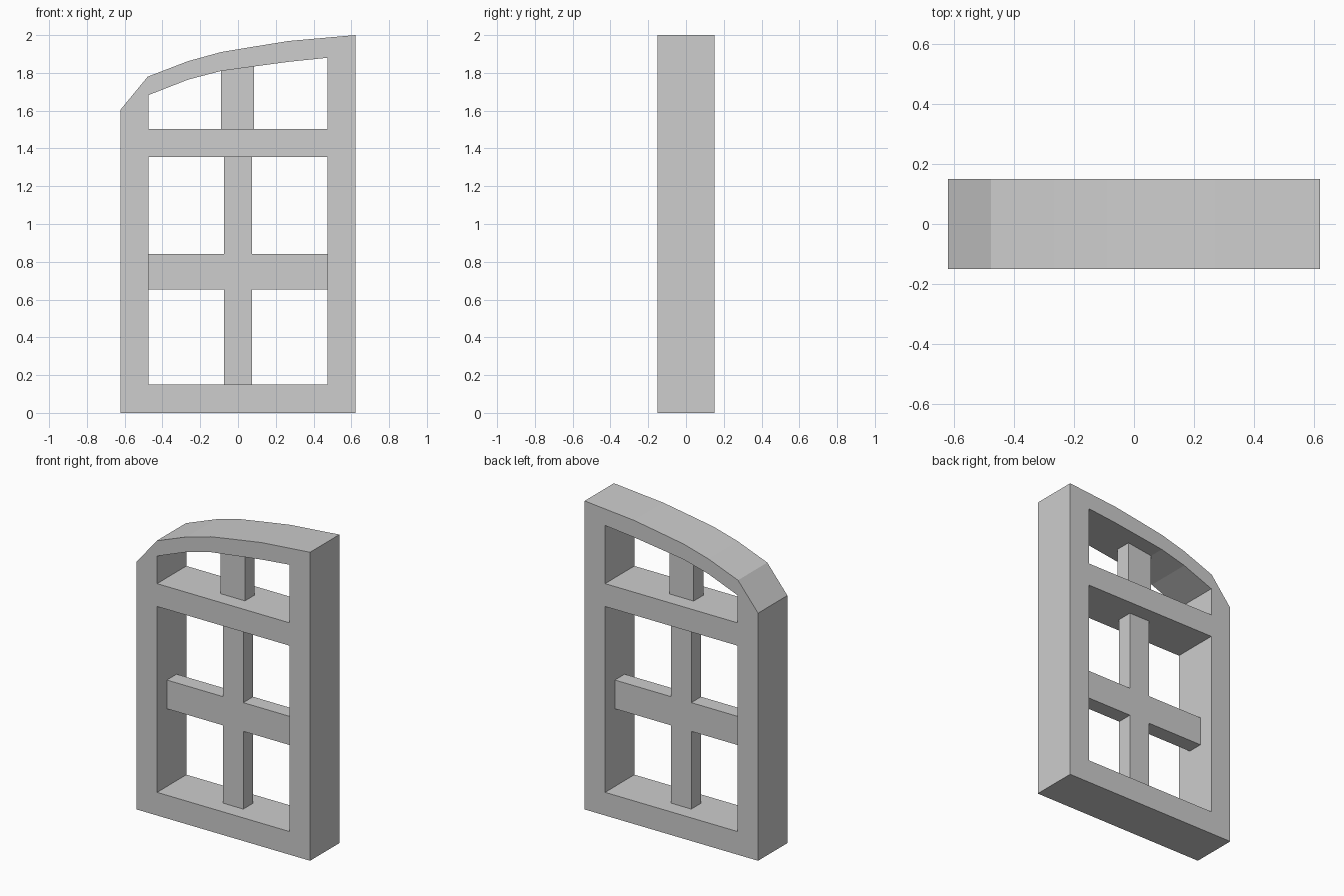
import bpy
import math

cube = bpy.data.objects.get("Cube")
if cube:
    bpy.data.objects.remove(cube, do_unlink=True)

stone = bpy.data.materials.new("light_grey")
stone.use_nodes = True
colour = (0.61, 0.61, 0.61, 1)
stone.diffuse_color = colour
stone.node_tree.nodes["Principled BSDF"].inputs["Base Color"].default_value = colour


def extruded_profile(name, loops, depth):
    """Fill closed x-z outlines (inner loops become holes), centred on y = 0."""
    curve = bpy.data.curves.new(name + "_profile", "CURVE")
    curve.dimensions = "2D"
    curve.fill_mode = "BOTH"
    curve.extrude = depth / 2
    for loop in loops:
        spline = curve.splines.new("POLY")
        spline.points.add(len(loop) - 1)
        for point, (x, z) in zip(spline.points, loop):
            point.co = (x, z, 0, 1)
        spline.use_cyclic_u = True
    helper = bpy.data.objects.new(name + "_helper", curve)
    bpy.context.collection.objects.link(helper)
    bpy.context.view_layer.update()
    graph = bpy.context.evaluated_depsgraph_get()
    mesh = bpy.data.meshes.new_from_object(helper.evaluated_get(graph))
    bpy.data.objects.remove(helper, do_unlink=True)
    mesh.name = name
    mesh.materials.clear()
    mesh.materials.append(stone)
    for face in mesh.polygons:
        face.use_smooth = False
        face.material_index = 0
    obj = bpy.data.objects.new(name, mesh)
    obj.rotation_euler.x = math.pi / 2
    bpy.context.collection.objects.link(obj)
    return obj


def rectangle(x0, x1, z0, z1):
    return [(x0, z0), (x1, z0), (x1, z1), (x0, z1)]


HALF, INNER = 0.622, 0.475      # frame half width, opening half width
RAIL_LOW, RAIL_HIGH = 1.355, 1.503
FRAME_DEPTH, BAR_DEPTH = 0.3, 0.1

# Rising half arch, from the low side to the high side
arch_top = [(-HALF, 1.605), (-0.478, 1.78), (-0.265, 1.862), (-0.09, 1.91),
            (0.09, 1.94), (0.27, 1.969), (HALF, 2.0)]
arch_under = [(-INNER, 1.682), (-0.265, 1.764), (-0.09, 1.81),
              (0.085, 1.834), (0.27, 1.859), (INNER, 1.88)]

# Frame with a large lower opening and an arched upper opening
outline = [(-HALF, 0), (HALF, 0)] + arch_top[::-1]
lower_opening = rectangle(-INNER, INNER, 0.15, RAIL_LOW)
upper_opening = [(-INNER, RAIL_HIGH), (INNER, RAIL_HIGH)] + arch_under[::-1]
extruded_profile("window_frame", [outline, lower_opening, upper_opening], FRAME_DEPTH)

# Cross bars in the lower opening, as one plus-shaped piece
w, low, high = 0.073, 0.654, 0.84
cross = [(-w, 0.15), (w, 0.15), (w, low), (INNER, low), (INNER, high), (w, high),
         (w, RAIL_LOW), (-w, RAIL_LOW), (-w, high), (-INNER, high), (-INNER, low), (-w, low)]
extruded_profile("cross_bars", [cross], BAR_DEPTH)

# Short post under the arch
post = [(-0.09, RAIL_HIGH), (0.085, RAIL_HIGH), arch_under[3], arch_under[2]]
extruded_profile("upper_post", [post], BAR_DEPTH)
